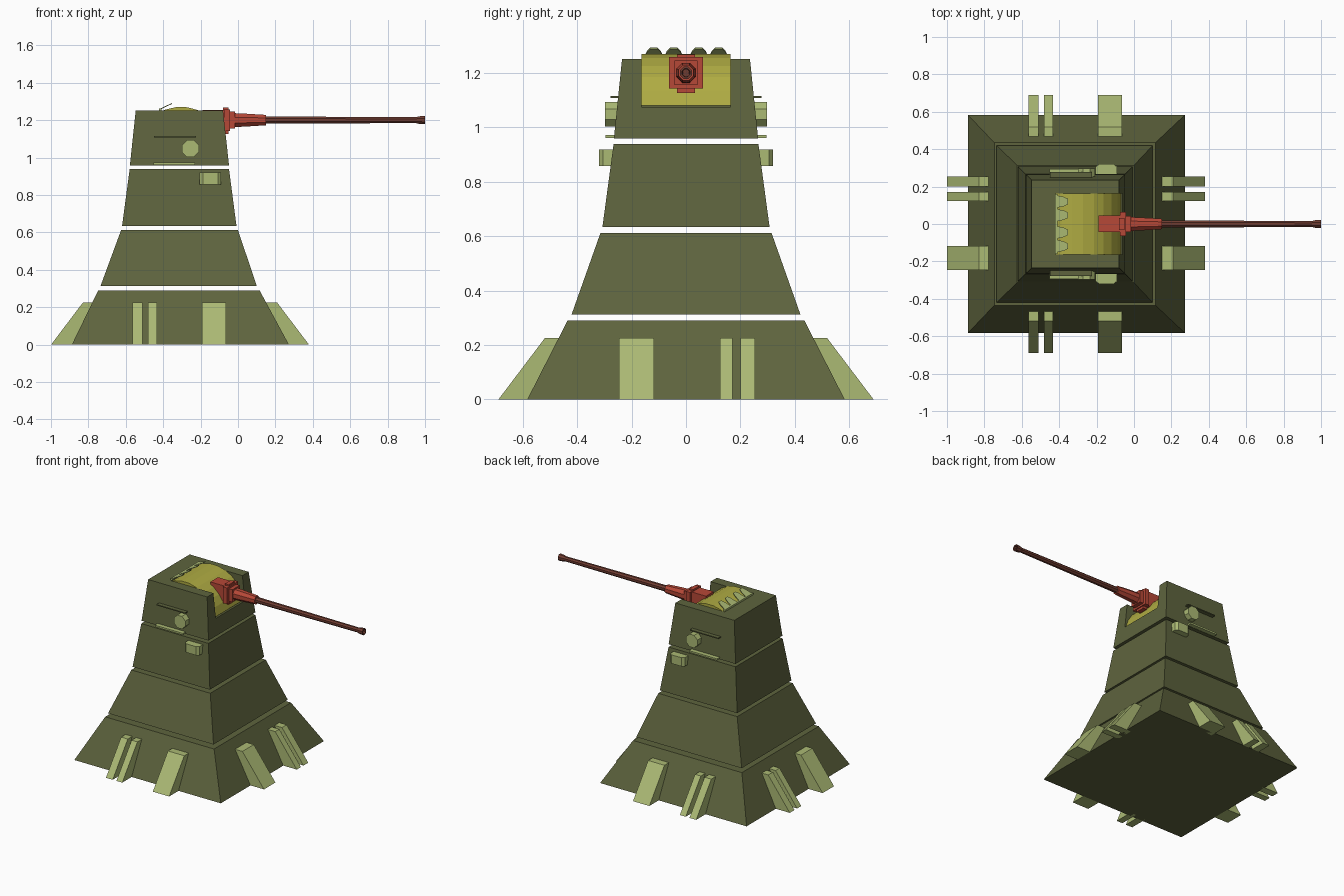
import bpy, bmesh, math

if "Cube" in bpy.data.objects:
    bpy.data.objects.remove(bpy.data.objects["Cube"])

CX = -0.31  # tower centre line


def material(name, rgb):
    m = bpy.data.materials.new(name)
    m.diffuse_color = (*rgb, 1)
    m.use_nodes = True
    m.node_tree.nodes["Principled BSDF"].inputs["Base Color"].default_value = m.diffuse_color
    return m


OLIVE = material("olive armour", (0.112, 0.127, 0.048))
PALE = material("pale green fittings", (0.41, 0.49, 0.175))
YELLOW = material("yellow mantlet", (0.43, 0.41, 0.055))
RED = material("red gun mount", (0.47, 0.065, 0.038))
BROWN = material("brown barrel", (0.16, 0.045, 0.03))


def loft(name, rings, mat, caps=True):
    """Skin a list of equal-length point rings."""
    bm = bmesh.new()
    vs = [[bm.verts.new(p) for p in r] for r in rings]
    n = len(rings[0])
    for a, b in zip(vs, vs[1:]):
        for i in range(n):
            j = (i + 1) % n
            bm.faces.new((a[i], a[j], b[j], b[i]))
    if caps:
        bm.faces.new(vs[0][::-1])
        bm.faces.new(vs[-1])
    bmesh.ops.recalc_face_normals(bm, faces=bm.faces)
    me = bpy.data.meshes.new(name)
    bm.to_mesh(me)
    bm.free()
    me.materials.append(mat)
    ob = bpy.data.objects.new(name, me)
    bpy.context.collection.objects.link(ob)
    return ob


def rect(z, x0, x1, y):
    return [(x0, -y, z), (x1, -y, z), (x1, y, z), (x0, y, z)]


def box(name, x0, x1, y0, y1, z0, z1, mat):
    ring = lambda z: [(x0, y0, z), (x1, y0, z), (x1, y1, z), (x0, y1, z)]
    return loft(name, [ring(z0), ring(z1)], mat)


def prism_y(name, profile, y0, y1, mat):
    """Extrude an (x, z) profile along y."""
    return loft(name, [[(x, y, z) for x, z in profile] for y in (y0, y1)], mat)


def turned_x(name, stations, z, mat, sides=8):
    """Octagonal turned part along x from (x, radius) stations."""
    ang = [(i + 0.5) * math.tau / sides for i in range(sides)]
    return loft(name, [[(x, r * math.cos(a), z + r * math.sin(a)) for a in ang]
                       for x, r in stations], mat)


# Tower tiers, separated by narrow gaps
loft("base_tier", [rect(0, -0.888, 0.272, 0.583), rect(0.29, -0.747, 0.115, 0.435)], OLIVE)
loft("lower_tier", [rect(0.313, -0.735, 0.10, 0.42), rect(0.612, -0.625, 0.0, 0.314)], OLIVE)
loft("middle_tier", [rect(0.633, -0.62, -0.008, 0.307), rect(0.938, -0.579, -0.048, 0.266)], OLIVE)
turret = loft("turret", [rect(0.958, -0.578, -0.048, 0.265), rect(1.25, -0.547, -0.08, 0.235)], OLIVE)

# Gun slot cut into the turret front
cutter = box("slot_cutter", -0.42, 0.1, -0.164, 0.164, 1.075, 1.4, OLIVE)
cutter.hide_render = True
mod = turret.modifiers.new("slot", 'BOOLEAN')
mod.operation = 'DIFFERENCE'
mod.solver = 'EXACT'
mod.object = cutter
bpy.context.view_layer.objects.active = turret
bpy.ops.object.modifier_apply(modifier=mod.name)
bpy.data.objects.remove(cutter)

# Curved mantlet filling the slot
arc = [(-0.305 + 0.241 * math.cos(math.radians(a)), 1.03 + 0.241 * math.sin(math.radians(a)))
       for a in range(12, 125, 14)]
prism_y("mantlet", arc + [(-0.418, 1.08)], -0.163, 0.163, YELLOW)

# Raised toothed plate behind the mantlet
for i, y in enumerate((-0.118, -0.045, 0.047, 0.12)):
    def tooth(dz):
        return [(-0.412, y - 0.033, 1.258 + dz), (-0.412, y + 0.033, 1.258 + dz),
                (-0.375, y + 0.025, 1.276 + dz), (-0.352, y + 0.014, 1.287 + dz),
                (-0.352, y - 0.014, 1.287 + dz), (-0.375, y - 0.025, 1.276 + dz)]
    loft(f"mantlet_tooth_{i}", [tooth(0), tooth(0.005)], PALE)
box("tooth_strip", -0.422, -0.408, -0.16, 0.16, 1.25, 1.263, PALE)

# Gun mount: breech, cross-shaped collar, sleeve
GZ = 1.2
box("gun_breech", -0.19, -0.075, -0.042, 0.045, GZ - 0.055, GZ + 0.055, RED)
box("collar_upright", -0.08, -0.05, -0.033, 0.033, GZ - 0.075, GZ + 0.068, RED)
box("collar_crosspiece", -0.075, -0.043, -0.063, 0.063, GZ - 0.058, GZ + 0.058, RED)
box("collar_front", -0.05, -0.015, -0.042, 0.042, GZ - 0.045, GZ + 0.045, RED)
turned_x("gun_sleeve", [(-0.02, 0.04), (0.03, 0.038), (0.15, 0.03)], GZ, RED)

# Long barrel with flared, hollow muzzle
turned_x("gun_barrel", [(0.145, 0.021), (0.55, 0.019), (0.95, 0.017), (0.968, 0.022),
                        (1.0, 0.024), (1.0, 0.016), (0.93, 0.012)], GZ, BROWN)

# Sloped buttresses round the base: (offset start, offset end) along each wall
SPANS = ((-0.253, -0.2), (-0.17, -0.124), (0.118, 0.247))
# each profile: distance out from the centre, height
PROFILE = ((0.55, 0.0), (0.689, 0.0), (0.518, 0.226), (0.455, 0.226))


def buttress(name, s0, s1, sign, along_x):
    if along_x:   # on the -y / +y walls
        rings = [[(CX + s, sign * d, z) for d, z in PROFILE] for s in (s0, s1)]
    else:         # on the -x / +x walls, mirrored order
        rings = [[(CX + sign * d, -s, z) for d, z in PROFILE] for s in (s0, s1)]
    loft(name, rings, PALE)


for sign, end in ((-1, "a"), (1, "b")):
    for i, (s0, s1) in enumerate(SPANS):
        buttress(f"long_side_buttress_{end}{i}", s0, s1, sign, True)
        buttress(f"end_buttress_{end}{i}", s0, s1, sign, False)

# Fittings mirrored on both turret sides
for s, side in ((-1, "front"), (1, "back")):
    # octagonal lamp
    octo = [(-0.254 + 0.049 * math.cos((i + 0.5) * math.tau / 8),
             1.048 + 0.049 * math.sin((i + 0.5) * math.tau / 8)) for i in range(8)]
    prism_y(f"{side}_lamp", octo, s * 0.245, s * 0.298, PALE)
    # thin visor and lower ledge
    box(f"{side}_visor", -0.45, -0.225, s * 0.24, s * 0.278, 1.107, 1.114, OLIVE)
    box(f"{side}_ledge", -0.452, -0.23, s * 0.25, s * 0.295, 0.96, 0.972, PALE)
    # chamfered box below
    plan = [(-0.205, 0.265), (-0.205, 0.305), (-0.187, 0.32),
            (-0.108, 0.32), (-0.09, 0.305), (-0.09, 0.265)]
    loft(f"{side}_sensor_box", [[(x, s * y, z) for x, y in plan] for z in (0.857, 0.919)], PALE)
